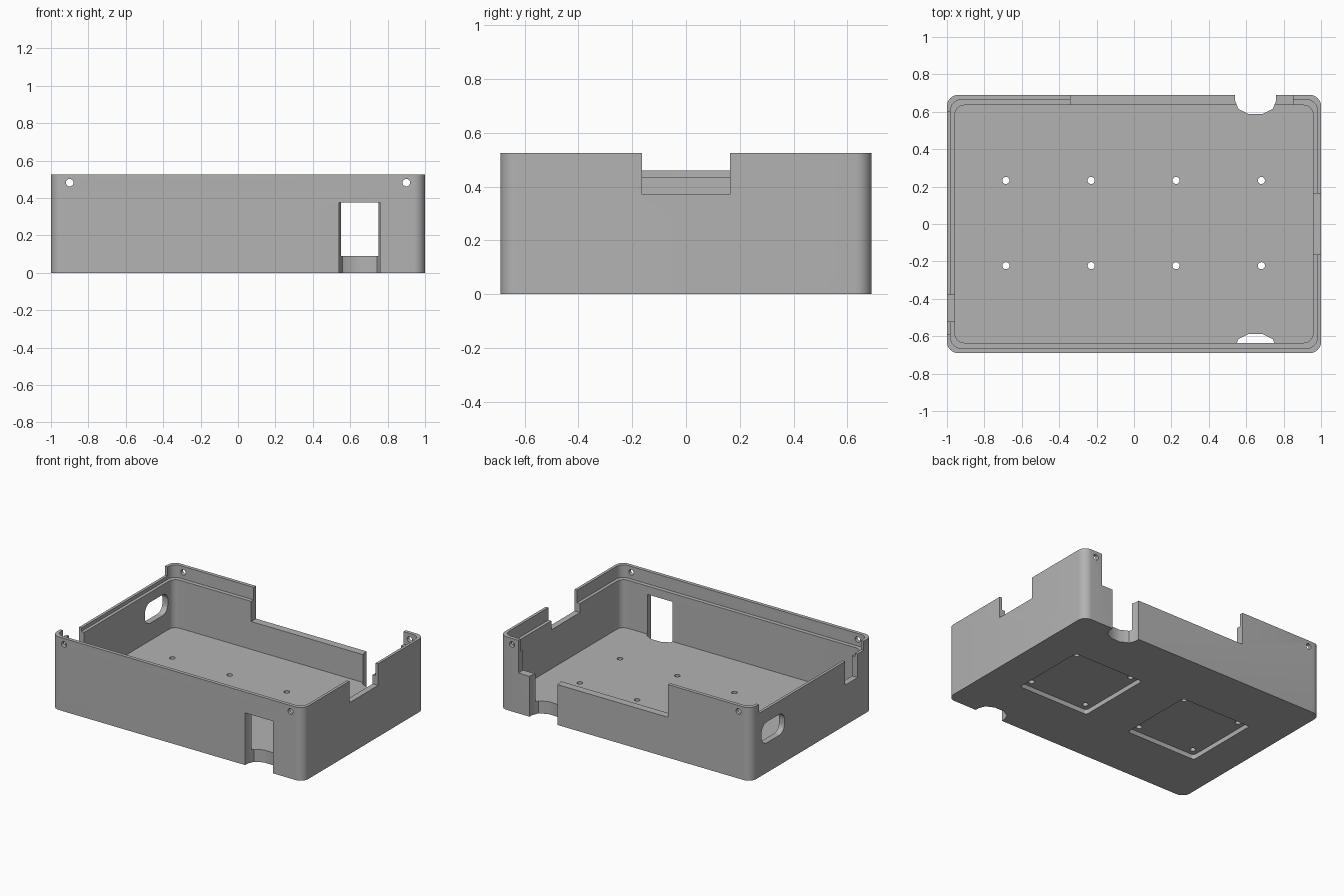
import bpy, bmesh, math
from mathutils import Vector

if "Cube" in bpy.data.objects:
    bpy.data.objects.remove(bpy.data.objects["Cube"], do_unlink=True)

HX, HY, HEIGHT = 1.0, 0.69, 0.525
FLOOR, LEDGE, LOW = 0.09, 0.435, 0.29

grey = bpy.data.materials.new("plain grey")
grey.use_nodes = True
grey.diffuse_color = (0.45, 0.45, 0.45, 1)
grey.node_tree.nodes["Principled BSDF"].inputs["Base Color"].default_value = grey.diffuse_color


def prism(name, points, direction):
    """Extrude a closed outline of 3D points along a direction."""
    bm = bmesh.new()
    face = bm.faces.new([bm.verts.new(p) for p in points])
    result = bmesh.ops.extrude_face_region(bm, geom=[face])
    moved = [g for g in result["geom"] if isinstance(g, bmesh.types.BMVert)]
    bmesh.ops.translate(bm, verts=moved, vec=Vector(direction))
    bmesh.ops.recalc_face_normals(bm, faces=bm.faces)
    mesh = bpy.data.meshes.new(name)
    bm.to_mesh(mesh)
    bm.free()
    mesh.materials.append(grey)
    obj = bpy.data.objects.new(name, mesh)
    bpy.context.collection.objects.link(obj)
    return obj


def rounded(hx, hy, r, steps=8):
    """Outline of a rounded rectangle centred on the origin."""
    outline = []
    for k, (sx, sy) in enumerate(((1, 1), (-1, 1), (-1, -1), (1, -1))):
        for i in range(steps + 1):
            a = math.pi / 2 * (k + i / steps)
            outline.append((sx * (hx - r) + r * math.cos(a), sy * (hy - r) + r * math.sin(a)))
    return outline


def upright(name, outline, z0, z1, cx=0, cy=0):
    return prism(name, [(cx + x, cy + y, z0) for x, y in outline], (0, 0, z1 - z0))


def box(name, x0, x1, y0, y1, z0, z1):
    return upright(name, [(x0, y0), (x1, y0), (x1, y1), (x0, y1)], z0, z1)


def circle(r, n=20):
    return [(r * math.cos(math.tau * i / n), r * math.sin(math.tau * i / n)) for i in range(n)]


def cut(body, cutter):
    mod = body.modifiers.new("cut", "BOOLEAN")
    mod.operation = "DIFFERENCE"
    mod.solver = "EXACT"
    mod.object = cutter
    bpy.context.view_layer.objects.active = body
    bpy.ops.object.modifier_apply(modifier=mod.name)
    bpy.data.objects.remove(cutter, do_unlink=True)


# Open tray with a ledge for the lid
tray = upright("open_case", rounded(HX, HY, 0.06), 0, HEIGHT)
cut(tray, upright("cavity", rounded(0.957, 0.635, 0.05), FLOOR, 1))
cut(tray, upright("lid_recess", rounded(0.98, 0.664, 0.055), LEDGE, 1))

# Lowered stretches of wall: back, left notch, right lip and right notch
cut(tray, box("back_opening", -0.34, 0.85, 0.6, 0.8, LOW, 1))
cut(tray, box("left_notch", 0.9, 1.1, -0.163, 0.163, 0.37, 1))
cut(tray, box("right_lip_cut", -1.1, -0.97, -0.59, 0.6, 0.46, 1))
cut(tray, box("right_notch", -1.1, -0.9, -0.52, -0.38, LOW, 1))

# Curved cable channels through the front and back walls and floor edge
half = [(0.11, 0.8), (0.11, 0.66), (0.092, 0.615), (0.036, 0.587)]
channel = half + [(-x, y) for x, y in reversed(half)]
cut(tray, upright("back_channel", channel, -0.1, 1, 0.65))
cut(tray, upright("front_channel", [(x, -y) for x, y in channel], -0.1, 0.375, 0.65))

# Rounded slot in the right wall
slot = [(-1.1, 0.44 + u, 0.29 + v) for u, v in rounded(0.13, 0.075, 0.06)]
cut(tray, prism("side_slot", slot, (0.2, 0, 0)))

# Lid screw holes through the front and back lips
for x in (-0.9, 0.9):
    ring = [(x + u, -0.8, 0.482 + v) for u, v in circle(0.02)]
    cut(tray, prism("lid_screw_hole", ring, (0, 1.6, 0)))

# Square recesses under the floor, each with four through holes
for cx in (-0.457, 0.453):
    cut(tray, upright("under_recess", rounded(0.28, 0.28, 0.02, 4), -0.1, 0.033, cx, 0.005))
    for sx in (-1, 1):
        for sy in (-1, 1):
            cut(tray, upright("floor_hole", circle(0.019), -0.1, 0.2,
                              cx + sx * 0.228, 0.005 + sy * 0.228))

# Smooth rounded corners, sharp edges kept
bpy.ops.object.select_all(action="DESELECT")
tray.select_set(True)
bpy.context.view_layer.objects.active = tray
bpy.ops.object.shade_smooth_by_angle(angle=math.radians(30))
